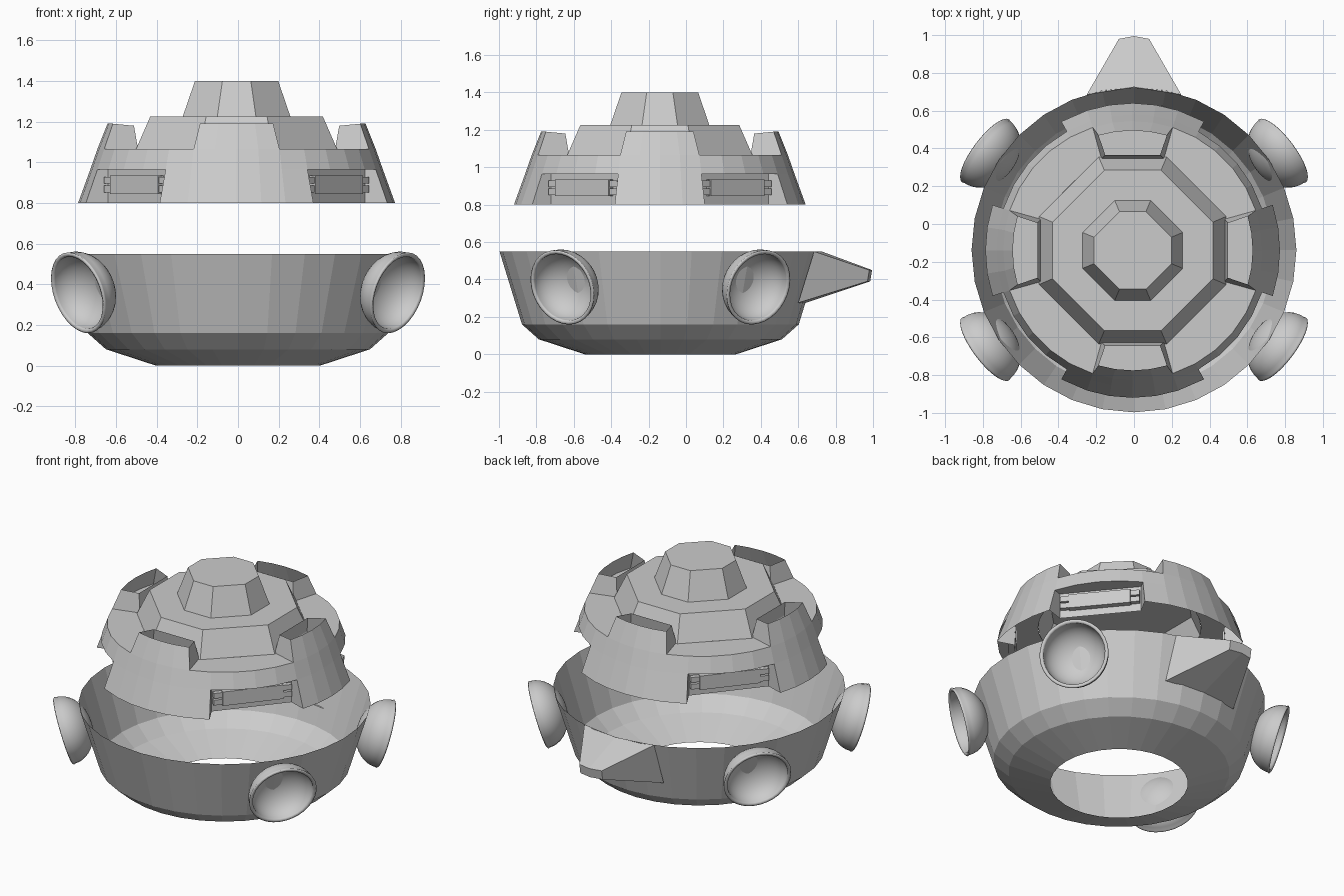
import bpy, bmesh
from math import sin, cos, pi, radians
from mathutils import Vector

if "Cube" in bpy.data.objects:
    bpy.data.objects.remove(bpy.data.objects["Cube"])

CY = -0.137   # y of the hull's vertical axis


def make(name, verts, faces, loc=(0, CY, 0), smooth=False, recalc=True):
    me = bpy.data.meshes.new(name)
    me.from_pydata([tuple(v) for v in verts], [], faces)
    bm = bmesh.new()
    bm.from_mesh(me)
    bmesh.ops.remove_doubles(bm, verts=bm.verts, dist=1e-5)
    if recalc:
        bmesh.ops.recalc_face_normals(bm, faces=bm.faces)
    bm.to_mesh(me)
    bm.free()
    ob = bpy.data.objects.new(name, me)
    ob.location = loc
    bpy.context.collection.objects.link(ob)
    if smooth:
        for p in me.polygons:
            p.use_smooth = True
    return ob


def loft(rings, closed=True):
    n = len(rings[0])
    verts = [v for r in rings for v in r]
    faces = []
    for i in range(len(rings) - 1):
        for j in range(n if closed else n - 1):
            k = (j + 1) % n
            faces.append((i*n + j, i*n + k, (i+1)*n + k, (i+1)*n + j))
    return verts, faces


def polar(r, deg, z):
    return (r * cos(radians(deg)), r * sin(radians(deg)), z)


def circle(r, z, n):
    return [polar(r, 360 * i / n, z) for i in range(n)]


def octagon(a, f, z):
    return [(x, y, z) for x, y in ((a, -f), (a, f), (f, a), (-f, a),
                                   (-a, f), (-a, -f), (-f, -a), (f, -a))]


# Lower bowl: open faceted ring
make("lower_hull", *loft([circle(r, z, 32) for r, z in
     ((0.405, 0), (0.65, 0.08), (0.74, 0.16), (0.86, 0.55))]))

# Rear wedge, base following the bowl wall
top, bot = [], []
for s in (-1, 0, 1):
    top.append([(s * .25, .725 - .04 * abs(s), .55), (s * .08, .995 - .015 * abs(s), .45)])
    bot.append([(s * .26, .64 - .04 * abs(s), .275), (s * .08, .985 - .015 * abs(s), .39)])
path = [top[0], top[1], top[2], bot[2], bot[1], bot[0]]
v, f = loft([[p[0] for p in path], [p[1] for p in path]])
f.append(tuple(range(6, 12)))
make("rear_wedge", v, f, loc=(0, 0, 0))

# Four round thruster dishes, facing outward and slightly down
R, D, T = 0.204, 0.16, 0.018
prof = [(R * sin(t * pi / 20), -D * cos(t * pi / 20)) for t in range(11)]
prof += [(R + .004, .008), (R - .004, .014), (R - T, .008)]
prof += [((R - T) * sin(t * pi / 20), -(D - T) * cos(t * pi / 20)) for t in range(10, -1, -1)]
for side, sx in (("right", 1), ("left", -1)):
    for end, sy in (("front", -1), ("rear", 1)):
        az, tilt = radians(37), radians(17)
        n = Vector((sx * cos(tilt) * cos(az), sy * cos(tilt) * sin(az), -sin(tilt)))
        ob = make(f"thruster_{end}_{side}",
                  *loft([circle(max(r, 1e-7), z, 32) for r, z in prof]),
                  loc=(sx * .78, CY + sy * .52, .36), smooth=True)
        ob.rotation_mode = 'QUATERNION'
        ob.rotation_quaternion = n.to_track_quat('Z', 'Y')

# Upper dome: sloping shell with four notches and a flat ledge
DOME = (-0.007, CY - 0.003, 0)
quad = [0, 9, 18, 28.75, 39.5, 50.25, 61, 72, 81, 90]
angs = sorted({a for q in quad for a in (q, 180 - q, 180 + q, (360 - q) % 360)})
shell = [(.78, .80), (.72, .965), (.685, 1.065), (.48, 1.065)]
verts, faces = loft([[polar(r, a, z) for a in angs] for r, z in shell])
keep = []
for i, fc in enumerate(faces):
    if i < len(angs):
        mid = (angs[i] + (angs[i + 1] if i + 1 < len(angs) else 360)) / 2
        fold = mid % 180
        fold = min(fold, 180 - fold)
        if 18 < fold < 61:
            continue
    keep.append(fc)
make("upper_dome", verts, keep, DOME)

# Stepped octagonal tiers
for name, lo, hi in (("middle_tier", (.495, .18, 1.065), (.425, .15, 1.225)),
                     ("top_tier", (.265, .095, 1.225), (.205, .07, 1.4))):
    v, f = loft([octagon(*lo), octagon(*hi)])
    f.append(tuple(range(8, 16)))
    make(name, v, f, DOME)

# Four hollow, open-topped battlements on the ledge
for i, name in enumerate(("right", "rear", "left", "front")):
    def ring(r, half, inner, ih, z, zi):
        arc = [polar(r, 90 * i + a, z) for a in (-half, -half / 2, 0, half / 2, half)]
        c, s = cos(i * pi / 2), sin(i * pi / 2)
        return arc + [(c * inner - s * y, s * inner + c * y, zi) for y in (ih, -ih)]
    make("battlement_" + name, *loft([ring(.685, 18, .485, .165, 1.065, 1.065),
                                      ring(.635, 16.5, .505, .145, 1.19, 1.18)]), DOME)


def box(c, h):
    pts = [(c[0] + h[0]*x, c[1] + h[1]*y, c[2] + h[2]*z)
           for z in (-1, 1) for x, y in ((-1, -1), (1, -1), (1, 1), (-1, 1))]
    v, f = loft([pts[:4], pts[4:]])
    return v, f + [(0, 3, 2, 1), (4, 5, 6, 7)]


# Recessed bays with a long block and paired end lugs
for side, sx in (("right", 1), ("left", -1)):
    for end, sy in (("front", -1), ("rear", 1)):
        def place(pts, az=radians(39.5)):
            return [(sx * (x * cos(az) - y * sin(az)),
                     sy * (x * sin(az) + y * cos(az)), z) for x, y, z in pts]
        span = [-21.5, -10.75, 0, 10.75, 21.5]
        back = .665 * cos(radians(21.5))
        wall = [(back, .665 * sin(radians(a)), 0) for a in span]
        rows = [[(x, y, .80) for x, y, _ in wall], [(x, y, .965) for x, y, _ in wall],
                [polar(.72, a, .965) for a in span]]
        v, f = loft(rows, closed=False)
        for e, a in ((0, -21.5), (4, 21.5)):
            k = len(v)
            v += [rows[0][e], rows[1][e], polar(.72, a, .965), polar(.78, a, .80)]
            f.append((k, k + 1, k + 2, k + 3))
        make(f"bay_{end}_{side}", place(v), f, DOME)

        v, f = box((.63, 0, .89), (.025, .185, .045))
        for y in (-.21, .21):
            for z in (.868, .912):
                bv, bf = box((.63, y, z), (.018, .028, .017))
                f += [tuple(i + len(v) for i in q) for q in bf]
                v += bv
        make(f"bay_block_{end}_{side}", place(v), f, DOME)
